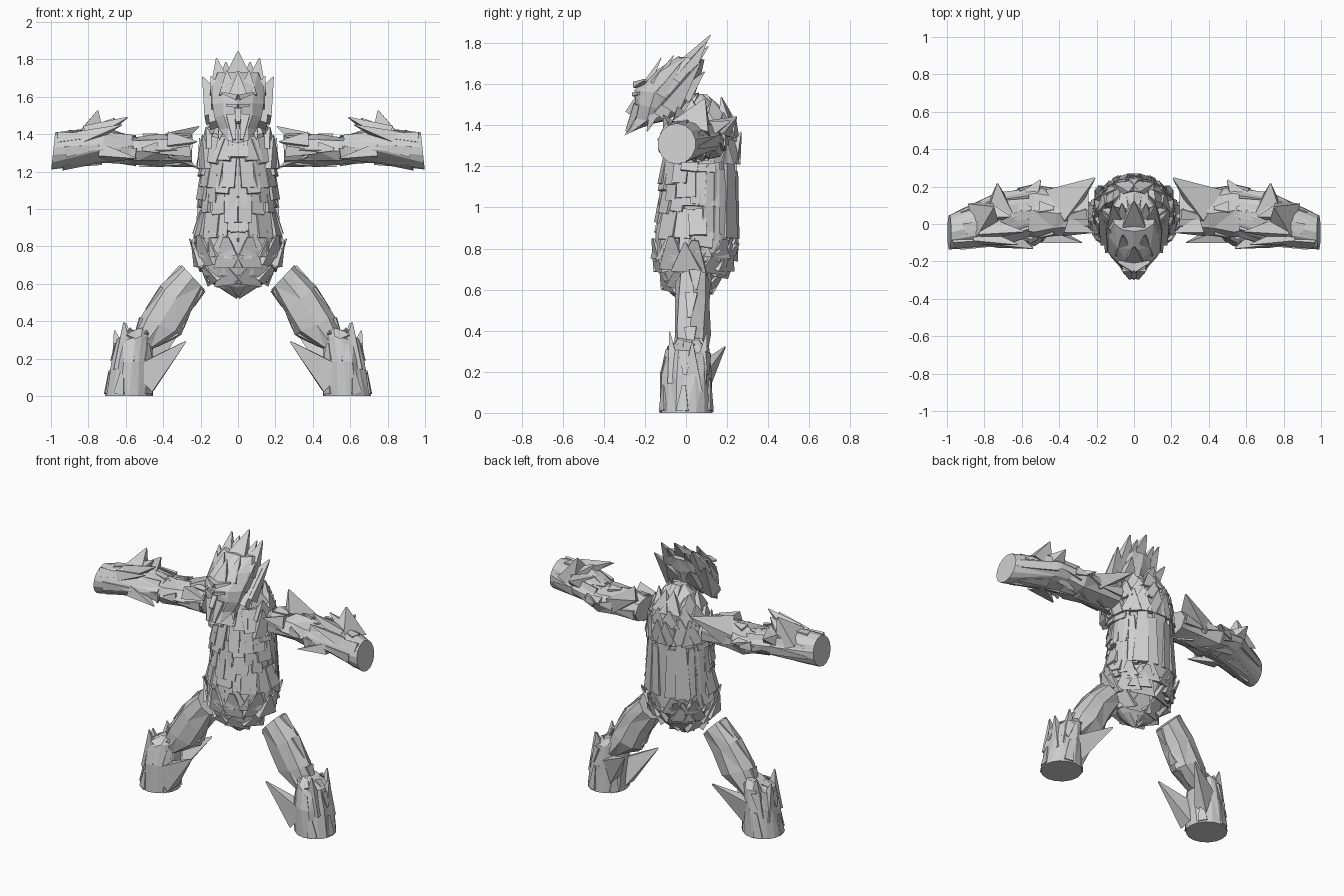
import bpy, bmesh, math, random
from mathutils import Vector as V

random.seed(7)
cube = bpy.data.objects.get("Cube")
if cube:
    bpy.data.objects.remove(cube, do_unlink=True)

stone = bpy.data.materials.new("stone_grey")
stone.use_nodes = True
GREY = (0.62, 0.62, 0.62, 1)
stone.diffuse_color = GREY
stone.node_tree.nodes["Principled BSDF"].inputs["Base Color"].default_value = GREY


def rnd(a):
    return random.uniform(-a, a)


def finish(name, bm):
    """Turn the left half into a flat shaded, mirrored object."""
    bmesh.ops.recalc_face_normals(bm, faces=bm.faces)
    me = bpy.data.meshes.new(name)
    bm.to_mesh(me)
    bm.free()
    me.materials.append(stone)
    ob = bpy.data.objects.new(name, me)
    bpy.context.collection.objects.link(ob)
    ob.modifiers.new("mirror", "MIRROR").use_axis[0] = True


def skin(bm, rings, closed):
    """Join rings of points with randomly split facets."""
    vs = [[bm.verts.new(p) for p in r] for r in rings]
    n = len(vs[0])
    for a, b in zip(vs, vs[1:]):
        for i in range(n if closed else n - 1):
            j = (i + 1) % n
            q = [a[i], a[j], b[j], b[i]]
            if random.random() < 0.5:
                q = q[1:] + q[:1]
            bm.faces.new(q[:3])
            bm.faces.new([q[0], q[2], q[3]])
    for r in (vs[0], vs[-1]):
        bm.faces.new(r)


def shard(bm, a, b, w, t, n, taper=0.05):
    """Tapered block from a to b: width w, thickness t along normal n."""
    a, b, n = V(a), V(b), V(n)
    d = b - a
    s = d.cross(n).normalized()
    m = s.cross(d).normalized()
    ends = []
    for p, k in ((a, 0.5), (b, 0.5 * taper)):
        ends.append([bm.verts.new(p + s * w * k * i + m * t * k * j)
                     for i, j in ((-1, -1), (1, -1), (1, 1), (-1, 1))])
    e, f = ends
    bm.faces.new(e)
    bm.faces.new(f[::-1])
    for i in range(4):
        j = (i + 1) % 4
        bm.faces.new([e[i], e[j], f[j], f[i]])


def spikes(name, specs, n):
    """Object made of shards: base, tip, width, thickness."""
    bm = bmesh.new()
    for a, b, w, t in specs:
        shard(bm, a, b, w, t, n)
    finish(name, bm)


def half_ring(front, back, w, sides, jit):
    """Half ellipse from front to back on the +x side."""
    f, b = V((0, *front)), V((0, *back))
    pts = []
    for i in range(sides + 1):
        a = math.pi * i / sides
        p = (f + b) / 2 + (f - b) / 2 * math.cos(a) + V((w * math.sin(a), 0, 0))
        if 0 < i < sides:
            p += V((rnd(jit), rnd(jit), rnd(jit)))
            p.x = max(p.x, 0.005)
        else:
            p.x = 0
        pts.append(p)
    return pts


# Torso: height, half width, front, back
TORSO = [(.53, .012, -.01, .03), (.58, .10, -.075, .09), (.65, .18, -.12, .165),
         (.74, .215, -.145, .225), (.84, .22, -.14, .24), (1.0, .195, -.12, .235),
         (1.2, .195, -.11, .235), (1.32, .17, -.09, .23), (1.42, .13, -.07, .21),
         (1.5, .09, -.03, .16), (1.55, .05, .02, .10)]


def torso_at(z, a):
    """Surface point and outward normal; angle a runs 0 front to pi back."""
    for p, q in zip(TORSO, TORSO[1:]):
        if p[0] <= z <= q[0]:
            k = (z - p[0]) / (q[0] - p[0])
            w, f, b = [p[i] + (q[i] - p[i]) * k for i in (1, 2, 3)]
            n = V((math.sin(a), -math.cos(a), 0))
            return V((w * n.x, (f + b) / 2 + (b - f) / 2 * n.y, z)), n


bm = bmesh.new()
skin(bm, [half_ring((f, z), (b, z), w, 7, .012) for z, w, f, b in TORSO], False)
finish("torso", bm)

# Overlapping stone shingles on chest and flanks
bm = bmesh.new()
for row in range(6):
    z = 1.38 - row * .095
    for i in range(5):
        a = (i + .5 * (row % 2)) * .4 + rnd(.06)
        h = .13 + rnd(.035)
        p, n = torso_at(z + rnd(.02), a)
        q, _ = torso_at(p.z - h, a + rnd(.06))
        shard(bm, p - n * .006, q + n * (.010 + rnd(.008)), .085 + rnd(.02), .022, n, 1)
finish("chest_shingles", bm)

# Long upright slabs on the back
bm = bmesh.new()
for i in range(5):
    a = math.pi - i * .3
    p, n = torso_at(.82 + rnd(.05), a)
    q, _ = torso_at(1.22 + rnd(.06), a + rnd(.1))
    shard(bm, p + n * rnd(.008), q + n * (.004 + rnd(.008)), .10, .03, n, .6)
finish("back_slabs", bm)

# Jagged plates flaring around the hips
bm = bmesh.new()
for z, h, m, flare in ((.60, .11, 4, .008), (.68, .16, 5, .035), (.76, .11, 5, .012)):
    for i in range(m):
        a = math.pi * (i + .5) / m + rnd(.1)
        p, n = torso_at(z + rnd(.02), a)
        q, _ = torso_at(p.z + h, a)
        shard(bm, p - n * .004, q + n * (flare + rnd(.008)), .16, .035, n, .2)
for a in (1.4, 2.6):
    p, n = torso_at(.70, a)
    shard(bm, p, p + n * .055 + V((0, 0, .13)), .15, .06, n)
finish("hip_plates", bm)

# Broad spikes over the shoulders and upper back
bm = bmesh.new()
for z, lift, out, m in ((1.22, .16, .05, 5), (1.33, .12, .045, 4), (1.40, .13, .05, 3)):
    for i in range(m):
        a = math.pi * (.4 + .55 * i / (m - 1)) + rnd(.08)
        p, n = torso_at(z, a)
        q, _ = torso_at(z + lift + rnd(.015), a)
        shard(bm, p - n * .01, q + n * (out + rnd(.015)), .14, .07, n)
finish("shoulder_spikes", bm)

# Head: a forward leaning mask that widens to the crown
HEAD = [((-.30, 1.35), (-.20, 1.40), .05), ((-.25, 1.43), (-.10, 1.42), .105),
        ((-.25, 1.50), (-.03, 1.46), .125), ((-.25, 1.575), (.04, 1.54), .145),
        ((-.14, 1.67), (.07, 1.63), .155), ((-.04, 1.735), (.09, 1.72), .115)]
bm = bmesh.new()
skin(bm, [half_ring(f, b, w, 5, .008) for f, b, w in HEAD], False)
finish("head", bm)
spikes("crown_spikes", [
    ((0, -.03, 1.66), (0, .12, 1.84), .16, .09),
    ((.06, -.02, 1.64), (.065, .11, 1.785), .11, .08),
    ((.085, -.02, 1.61), (.115, .10, 1.805), .13, .09),
    ((.10, -.07, 1.50), (.188, .07, 1.705), .16, .09),
    ((.09, -.12, 1.46), (.165, .02, 1.66), .13, .07),
    ((.05, -.15, 1.60), (.06, -.06, 1.74), .1, .05),
    ((.09, -.12, 1.56), (.145, -.02, 1.71), .11, .05),
    ((.07, -.13, 1.52), (.10, -.19, 1.37), .09, .08),
    ((.06, -.01, 1.55), (.09, .09, 1.66), .13, .08),
    ((0, -.19, 1.60), (0, -.12, 1.73), .10, .04)], (0, -1, .3))

# Face: brow, narrow visor, nose and beard
bm = bmesh.new()
shard(bm, (0, -.235, 1.595), (.085, -.20, 1.62), .03, .05, (0, -1, 0), .3)
shard(bm, (0, -.25, 1.55), (.06, -.225, 1.555), .018, .03, (0, -1, 0), .8)
shard(bm, (0, -.235, 1.53), (0, -.285, 1.46), .035, .03, (0, -1, 0), .8)
shard(bm, (.035, -.235, 1.50), (.02, -.29, 1.37), .055, .04, (0, -1, 0), .3)
finish("face_details", bm)


def ring_point(r, a):
    """Point on a limb ring: centre, radii and tilt of the ring."""
    x, y, z, ru, rv, tilt = r
    t = math.radians(tilt)
    c = ru * math.cos(a)
    return V((x + c * math.cos(t), y + rv * math.sin(a), z + c * math.sin(t)))


def limb(name, rings, sides, strips, jit=.01):
    """Faceted limb with splintered strips laid along it."""
    bm = bmesh.new()
    loops = []
    for k, r in enumerate(rings):
        j = jit if 0 < k < len(rings) - 1 else 0
        loops.append([ring_point(r, math.tau * i / sides) + V((rnd(j), rnd(j), rnd(j)))
                      for i in range(sides)])
    skin(bm, loops, True)
    for r, s in zip(rings, rings[1:]):
        for i in range(strips):
            a = math.tau * i / strips + rnd(.2)
            p, q = ring_point(r, a), ring_point(s, a + rnd(.15))
            n = (p - V(r[:3])).normalized()
            p, q = p.lerp(q, .06), q.lerp(p, random.uniform(0, .3))
            if random.random() < .5 and r is not rings[0]:
                p, q = q, p
            shard(bm, p - n * .003, q, .06, .016, n, .3)
    finish(name, bm)


limb("upper_arm", [(.245, .075, 1.315, .08, .12, 92), (.42, .065, 1.315, .086, .12, 90),
                   (.54, .065, 1.31, .08, .145, 90), (.64, .06, 1.325, .07, .12, 90)], 8, 4)
limb("forearm", [(.56, .06, 1.32, .065, .13, 90), (.72, .025, 1.34, .09, .14, 90),
                 (.988, -.045, 1.31, .10, .093, 96)], 14, 7)
limb("thigh", [(.24, .035, .635, .09, .085, 47), (.33, .035, .52, .105, .088, 44),
               (.415, .03, .38, .115, .09, 25), (.51, .02, .26, .06, .08, 5)], 8, 2)
limb("boot", [(.583, 0, 0, .128, .128, 0), (.567, 0, .18, .115, .122, 0),
              (.555, .01, .31, .095, .105, -8), (.53, .02, .36, .05, .06, -15)], 16, 5, .008)

# Large arm spikes
spikes("arm_spikes", [
    ((.40, .10, 1.34), (.21, .245, 1.44), .20, .10),
    ((.36, .05, 1.29), (.225, .04, 1.225), .16, .08),
    ((.36, .0, 1.36), (.22, -.045, 1.36), .12, .08),
    ((.80, .03, 1.37), (.75, .09, 1.525), .19, .14),
    ((.72, .06, 1.36), (.73, .215, 1.42), .15, .12),
    ((.80, -.02, 1.39), (.59, -.04, 1.49), .11, .09),
    ((.84, -.06, 1.37), (.62, -.11, 1.45), .09, .07),
    ((.78, .06, 1.39), (.66, .04, 1.485), .10, .08),
    ((.60, .08, 1.33), (.50, .235, 1.34), .16, .08),
    ((.72, -.06, 1.30), (.54, -.13, 1.27), .13, .07)], (0, .3, 1))

# Large leg spikes
spikes("leg_spikes", [
    ((.51, -.05, .09), (.28, -.10, .29), .17, .10),
    ((.55, .05, .13), (.33, .19, .32), .17, .09),
    ((.60, -.05, .15), (.61, -.08, .395), .13, .08),
    ((.61, .03, .12), (.66, .03, .35), .14, .10),
    ((.58, .06, .15), (.60, .10, .39), .14, .08)], (0, -1, 0))
